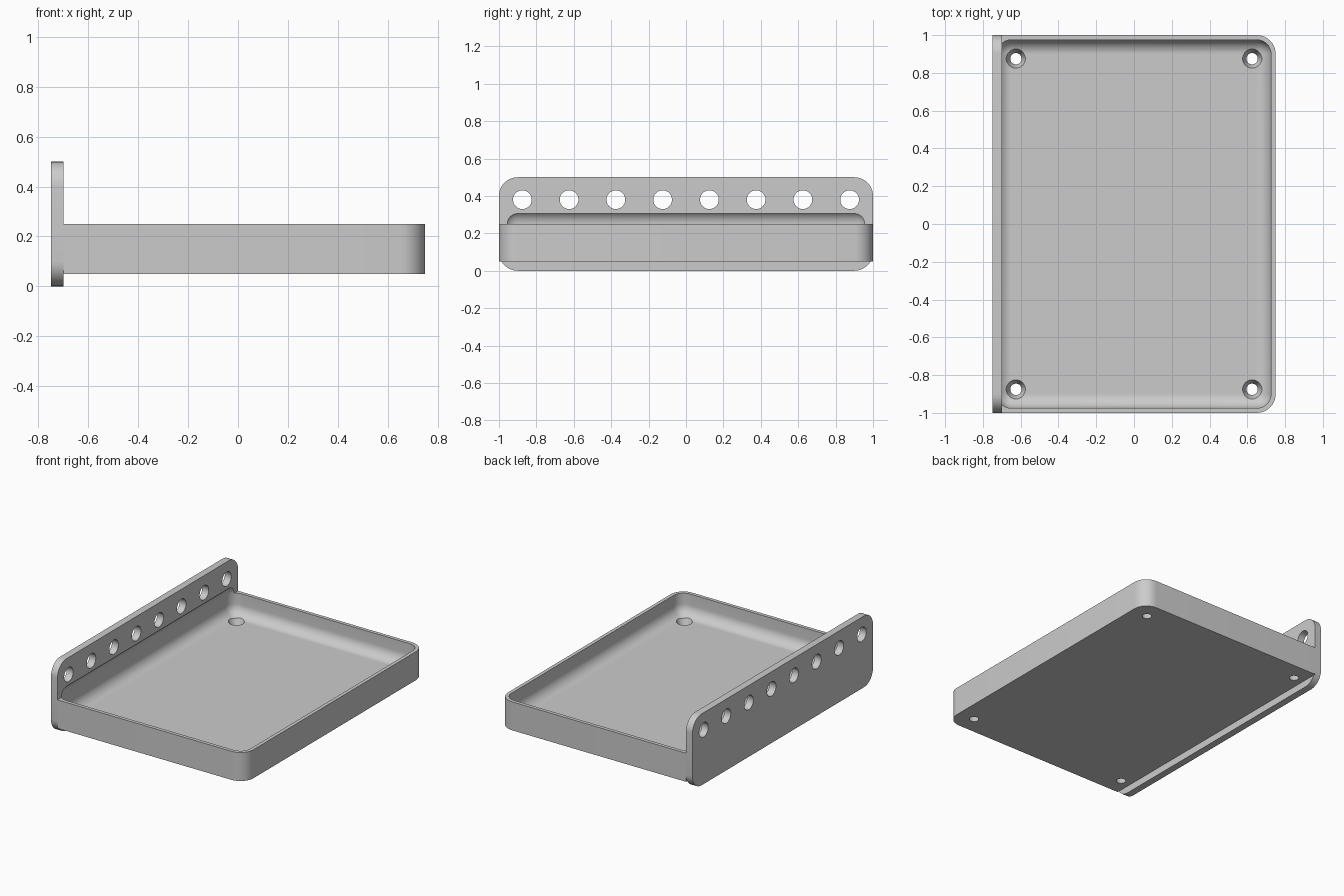
import bpy, bmesh, math
from mathutils import Matrix, Vector

cube = bpy.data.objects.get("Cube")
if cube:
    bpy.data.objects.remove(cube, do_unlink=True)

# Single grey material
grey = bpy.data.materials.new("light grey")
grey.use_nodes = True
colour = (0.6, 0.6, 0.6, 1)
grey.diffuse_color = colour
grey.node_tree.nodes["Principled BSDF"].inputs["Base Color"].default_value = colour


def finish(bm, name):
    bmesh.ops.recalc_face_normals(bm, faces=bm.faces[:])
    mesh = bpy.data.meshes.new(name)
    bm.to_mesh(mesh)
    bm.free()
    mesh.materials.append(grey)
    obj = bpy.data.objects.new(name, mesh)
    bpy.context.collection.objects.link(obj)
    return obj


def rounded_box(name, low, high, radius, rule):
    """Box between two corners; edges that satisfy the rule are rounded."""
    low, high = Vector(low), Vector(high)
    bm = bmesh.new()
    bmesh.ops.create_cube(bm, size=1)
    for v in bm.verts:
        v.co = (low + high) / 2 + v.co * (high - low)
    edges = [e for e in bm.edges if rule(e.verts[0].co, e.verts[1].co)]
    bmesh.ops.bevel(bm, geom=edges, offset=radius, segments=10,
                    profile=0.5, affect='EDGES')
    return finish(bm, name)


def round_cutter(name, centre, r_low, r_high, depth, turn=Matrix()):
    bm = bmesh.new()
    bmesh.ops.create_cone(bm, cap_ends=True, segments=40, radius1=r_low,
                          radius2=r_high, depth=depth,
                          matrix=Matrix.Translation(centre) @ turn)
    return finish(bm, name)


def cut(obj, cutter):
    mod = obj.modifiers.new("cut", 'BOOLEAN')
    mod.operation = 'DIFFERENCE'
    mod.solver = 'EXACT'
    mod.object = cutter
    bpy.context.view_layer.objects.active = obj
    bpy.ops.object.modifier_apply(modifier=mod.name)


# Upright plate with rounded corners, and the shallow tray it carries
back_plate = rounded_box("mounting_plate", (-0.75, -1, 0), (-0.7, 1, 0.5), 0.1,
                         lambda a, b: abs(a.x - b.x) > 0.01)
tray = rounded_box("tray", (-0.7, -1, 0.05), (0.75, 1, 0.25), 0.1,
                   lambda a, b: abs(a.z - b.z) > 0.1 and a.x > 0)

# Pillow-shaped cavity hollows the tray and scoops into the plate
cavity = rounded_box("cavity_cutter", (-0.725, -0.975, 0.1),
                     (0.725, 0.975, 0.325), 0.075, lambda a, b: True)
cut(tray, cavity)
cut(back_plate, cavity)
cutters = [cavity]

# Row of round holes along the plate
sideways = Matrix.Rotation(math.pi / 2, 4, 'Y')
for i in range(8):
    hole = round_cutter("plate_hole_cutter", (-0.725, -0.875 + i * 0.25, 0.38),
                        0.05, 0.05, 0.2, sideways)
    cut(back_plate, hole)
    cutters.append(hole)

# Tapered screw holes in the tray floor
for x in (-0.625, 0.625):
    for y in (-0.875, 0.875):
        hole = round_cutter("screw_hole_cutter", (x, y, 0.075),
                            0.026, 0.054, 0.07)
        cut(tray, hole)
        cutters.append(hole)

for cutter in cutters:
    bpy.data.objects.remove(cutter, do_unlink=True)

# Smooth the fillets, keep hard edges crisp
for obj in (back_plate, tray):
    bpy.ops.object.select_all(action='DESELECT')
    obj.select_set(True)
    bpy.context.view_layer.objects.active = obj
    bpy.ops.object.shade_smooth_by_angle(angle=math.radians(25))
